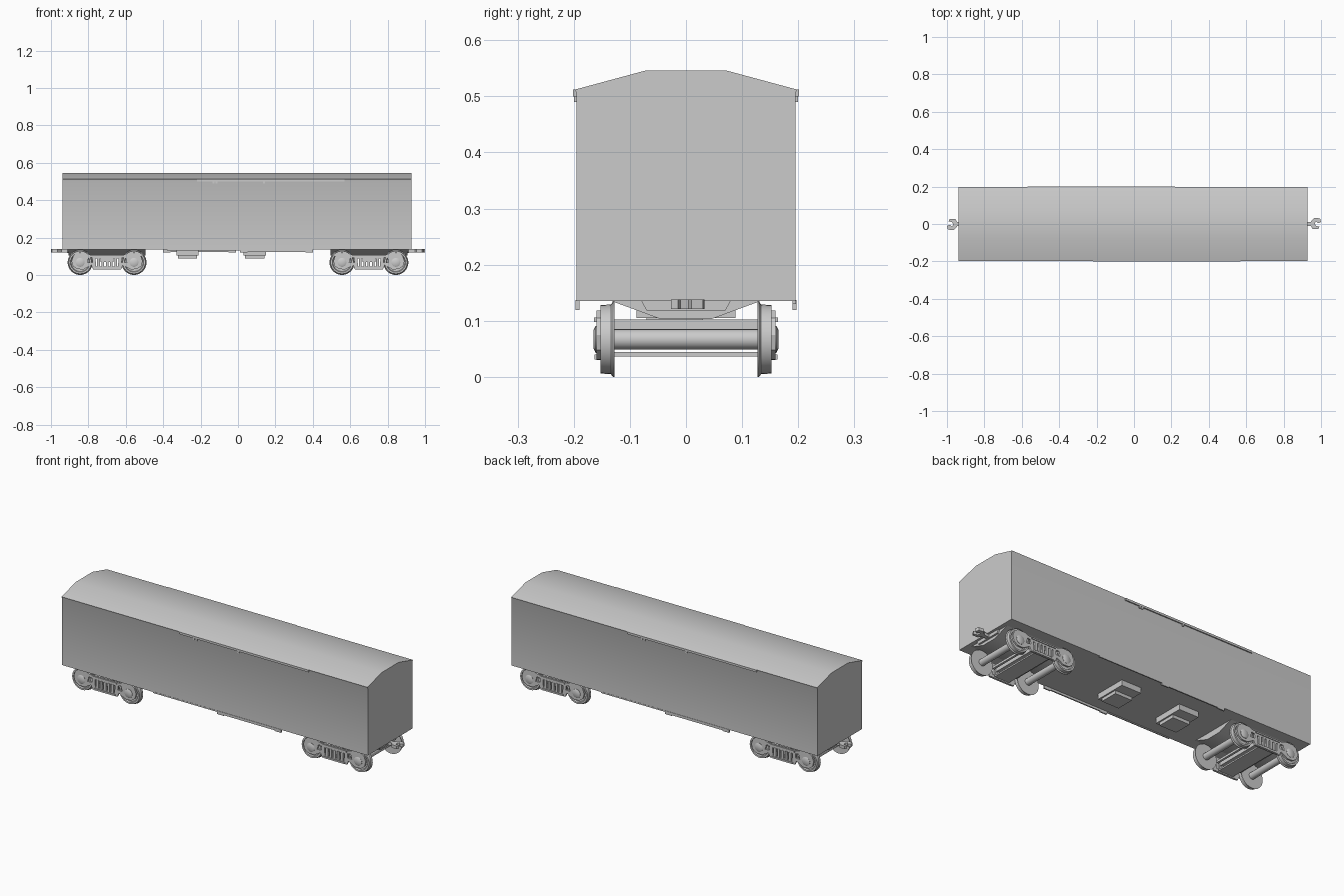
import bpy, bmesh, math
from mathutils import Vector, Matrix

cube = bpy.data.objects.get("Cube")
if cube:
    bpy.data.objects.remove(cube, do_unlink=True)

grey = bpy.data.materials.new("plain grey")
grey.use_nodes = True
colour = (0.6, 0.6, 0.6, 1)
grey.diffuse_color = colour
grey.node_tree.nodes["Principled BSDF"].inputs["Base Color"].default_value = colour


def finish(name, bm, angle=30):
    bmesh.ops.recalc_face_normals(bm, faces=bm.faces)
    mesh = bpy.data.meshes.new(name)
    bm.to_mesh(mesh)
    bm.free()
    mesh.polygons.foreach_set("use_smooth", [True] * len(mesh.polygons))
    mesh.set_sharp_from_angle(angle=math.radians(angle))
    mesh.materials.append(grey)
    ob = bpy.data.objects.new(name, mesh)
    bpy.context.scene.collection.objects.link(ob)
    return ob


def box(name, x, y, z):
    """Box from (low, high) ranges."""
    bm = bmesh.new()
    bmesh.ops.create_cube(bm, size=1)
    for v in bm.verts:
        v.co = [lo + (hi - lo) * (c + 0.5) for (lo, hi), c in zip((x, y, z), v.co)]
    return finish(name, bm)


def prism(name, points, axis, low, high):
    """Extrude a closed 2D profile along x, y or z."""
    place = {"x": lambda a, b: (low, a, b),
             "y": lambda a, b: (a, low, b),
             "z": lambda a, b: (a, b, low)}[axis]
    bm = bmesh.new()
    face = bm.faces.new([bm.verts.new(place(a, b)) for a, b in points])
    new = bmesh.ops.extrude_face_region(bm, geom=[face])["geom"]
    step = Vector([(high - low) * (axis == c) for c in "xyz"])
    bmesh.ops.translate(bm, vec=step, verts=[v for v in new if isinstance(v, bmesh.types.BMVert)])
    return finish(name, bm)


def lathe(name, profile, x, z, steps=32):
    """Revolve (radius, y) points about an axle line along y."""
    bm = bmesh.new()
    rings = []
    for r, y in profile:
        rings.append([bm.verts.new((x + r * math.cos(t), y, z + r * math.sin(t)))
                      for t in (2 * math.pi * i / steps for i in range(steps))])
    for a, b in zip(rings, rings[1:]):
        for i in range(steps):
            j = (i + 1) % steps
            bm.faces.new((a[i], a[j], b[j], b[i]))
    bm.faces.new(rings[0])
    bm.faces.new(rings[-1])
    return finish(name, bm)


def plate(name, loops, y, thick):
    """Plate in the xz plane; the first loop is the outline, the rest are holes."""
    curve = bpy.data.curves.new(name, "CURVE")
    curve.dimensions = "2D"
    curve.fill_mode = "BOTH"
    curve.extrude = thick / 2
    for loop in loops:
        spline = curve.splines.new("POLY")
        spline.points.add(len(loop) - 1)
        spline.use_cyclic_u = True
        for p, (a, b) in zip(spline.points, loop):
            p.co = (a, b, 0, 1)
    helper = bpy.data.objects.new("helper", curve)
    mesh = bpy.data.meshes.new_from_object(helper)
    bpy.data.objects.remove(helper)
    bm = bmesh.new()
    bm.from_mesh(mesh)
    bpy.data.meshes.remove(mesh)
    bmesh.ops.remove_doubles(bm, verts=bm.verts, dist=0.00001)
    bm.transform(Matrix.Translation((0, y, 0)) @ Matrix.Rotation(math.pi / 2, 4, "X"))
    return finish(name, bm)


def mirrored(half):
    return half + [(-a, b) for a, b in reversed(half) if a]


# Body with shallow three-sided roof
FRONT_END, BACK_END, FLOOR = 0.928, -0.938, 0.135
section = mirrored([(0.195, FLOOR), (0.195, 0.505), (0.198, 0.512), (0.072, 0.546)])
prism("car_body", section, "x", BACK_END, FRONT_END)

# Door rails and hangers on both sides, turned half round from each other
for s, side in ((-1, "front"), (1, "back")):
    def along(a, b):
        return sorted((-s * a, -s * b))

    def across(a, b):
        return sorted((s * a, s * b))

    box(side + "_door_rail", along(-0.22, 0.57), across(0.194, 0.201), (0.500, 0.512))
    box(side + "_lower_door_rail", along(0.01, 0.40), across(0.190, 0.197), (0.123, 0.137))
    box(side + "_sill_strip", along(-0.38, 0.01), across(0.190, 0.196), (0.130, 0.137))
    for x in (-0.13, -0.115, 0.14):
        box(side + "_rail_hanger", along(x - 0.005, x + 0.005), across(0.194, 0.200), (0.490, 0.502))
    for x in (0.03, 0.38):
        box(side + "_rail_tab", along(x - 0.02, x + 0.02), across(0.190, 0.197), (0.119, 0.125))

# Equipment boxes under the floor
for x in (-0.27, 0.09):
    box("equipment_box", (x - 0.06, x + 0.06), (-0.088, 0.088), (0.105, 0.137))
    box("equipment_box_base", (x - 0.052, x + 0.052), (-0.07, 0.03), (0.088, 0.106))

# Couplers: hooked jaw on a short shank, with a pocket in the floor
jaw = [(0.90, -0.01), (0.945, -0.01), (0.955, -0.026), (0.985, -0.027), (0.992, -0.014),
       (0.972, -0.010), (0.966, 0.006), (0.975, 0.014), (0.984, 0.004), (1.0, 0.010),
       (0.995, 0.030), (0.965, 0.033), (0.945, 0.012), (0.90, 0.01)]
for s, end in ((1, "right"), (-1, "left")):
    prism(end + "_coupler", [(s * a, s * b) for a, b in jaw], "z", 0.121, 0.138)
    pocket = mirrored([(0.08, 0.136), (0.07, 0.118)])
    prism(end + "_coupler_pocket", pocket, "x", s * 0.70, s * 0.915)

# Bogies
AXLE_Z, HALF_BASE = 0.067, 0.144
wheel = [(0.018, 0.127), (0.067, 0.127), (0.067, 0.130), (0.062, 0.134), (0.061, 0.152),
         (0.052, 0.152), (0.048, 0.146), (0.025, 0.146), (0.022, 0.152)]
frame_half = [(0, 0.03), (0.075, 0.03), (0.085, 0.053), (0.098, 0.045), (0.125, 0.03),
              (0.16, 0.031), (0.183, 0.048), (0.19, 0.075), (0.18, 0.105),
              (0.16, 0.118), (0.115, 0.118), (0.09, 0.108), (0, 0.108)]
frame = frame_half + [(-a, b) for a, b in frame_half[-2:0:-1]]
spring_gap = mirrored([(0.058, 0.045), (0.062, 0.088)])
brace_gap = [(0.078, 0.068), (0.106, 0.066), (0.098, 0.094), (0.080, 0.092)]

for centre, end in ((-0.70, "left"), (0.70, "right")):
    def shift(loop, flip=1):
        return [(centre + flip * a, b) for a, b in loop]

    # Body bolster above the bogie and the cross members within it
    bolster = mirrored([(0.135, 0.136), (0.045, 0.103)])
    prism(end + "_body_bolster", bolster, "x", centre - 0.205, centre + 0.205)
    box(end + "_bogie_bolster", (centre - 0.035, centre + 0.035), (-0.155, 0.155), (0.068, 0.102))
    box(end + "_spring_plank", (centre - 0.045, centre + 0.045), (-0.155, 0.155), (0.036, 0.044))
    for d in (-1, 1):
        x = centre + d * 0.07
        box(end + "_brake_beam", (x - 0.006, x + 0.006), (-0.13, 0.13), (0.06, 0.072))
        x = centre + d * HALF_BASE
        lathe(end + "_axle", [(0.018, -0.13), (0.018, 0.13)], x, AXLE_Z, 20)
        for s in (-1, 1):
            lathe(end + "_wheel", [(r, s * y) for r, y in wheel], x, AXLE_Z)
            cap = [(0.024, s * 0.15), (0.024, s * 0.161), (0.016, s * 0.165)]
            lathe(end + "_bearing_cap", cap, x, AXLE_Z, 16)

    # Side frames with openings, springs and a raised top rib
    for s in (-1, 1):
        loops = [shift(frame), shift(spring_gap), shift(brace_gap), shift(brace_gap, -1)]
        plate(end + "_side_frame", loops, s * 0.155, 0.009)
        for i in range(-2, 3):
            x = centre + i * 0.023
            box(end + "_spring", (x - 0.007, x + 0.007),
                sorted((s * 0.146, s * 0.161)), (0.043, 0.09))
        box(end + "_frame_rib", (centre - 0.075, centre + 0.075),
            sorted((s * 0.155, s * 0.164)), (0.098, 0.106))
        box(end + "_frame_sill", (centre - 0.065, centre + 0.065),
            sorted((s * 0.150, s * 0.163)), (0.031, 0.040))
